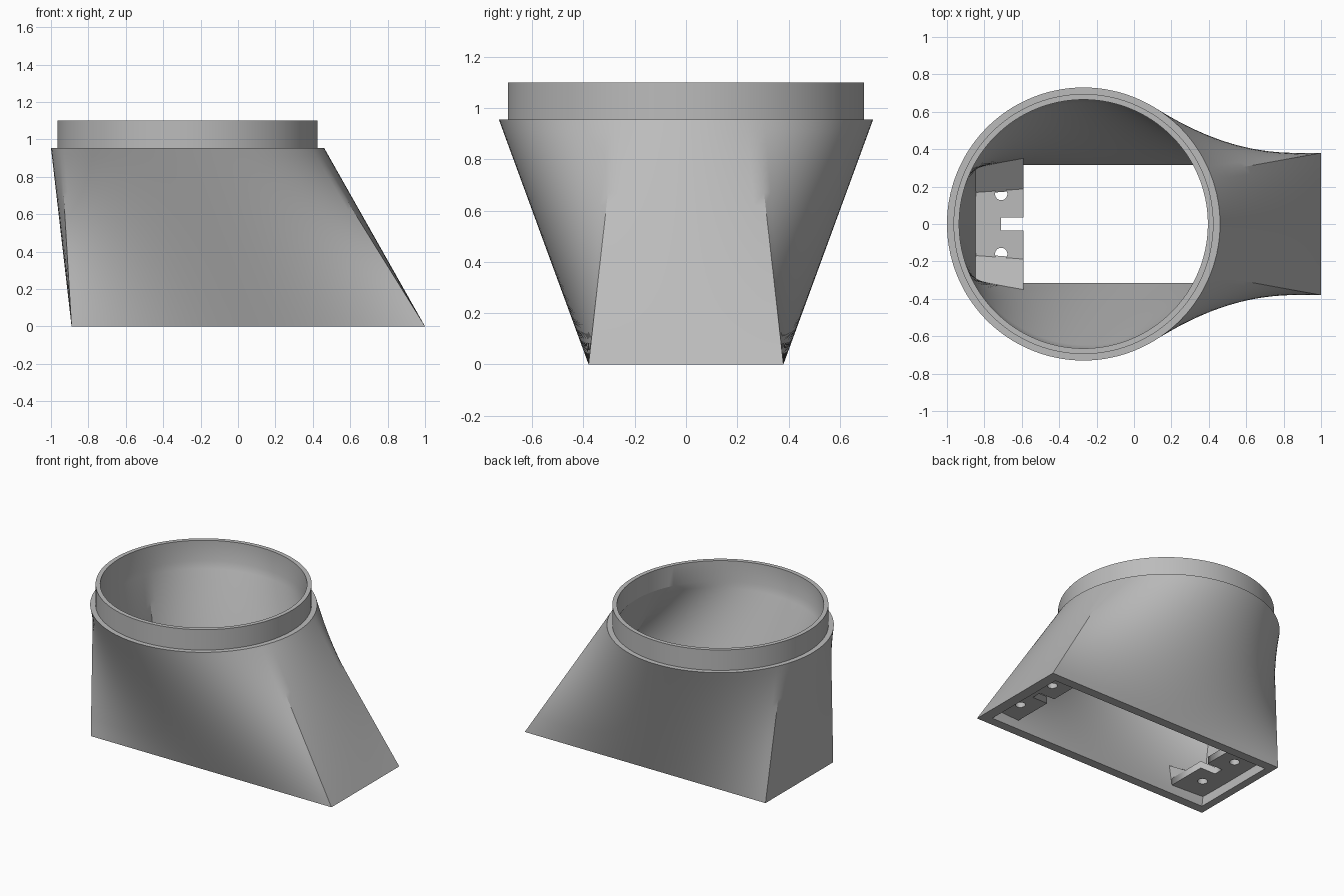
import bpy, bmesh, math
from mathutils import Vector

cube = bpy.data.objects.get("Cube")
if cube:
    bpy.data.objects.remove(cube, do_unlink=True)

grey = bpy.data.materials.new("plain grey")
grey.use_nodes = True
COLOUR = (0.5, 0.5, 0.5, 1)
grey.diffuse_color = COLOUR
grey.node_tree.nodes["Principled BSDF"].inputs["Base Color"].default_value = COLOUR

CX = -0.27            # centre of the round collar
MID = 0.055           # middle of the rectangular foot
LIP, TOP = 0.955, 1.1
CORNER = math.radians(21.9)
END_STEPS, SIDE_STEPS, LEVELS = 14, 44, 20


def stations():
    """Four sides as (side, fraction, angle) with shared corner positions."""
    spans = [(-CORNER, CORNER, END_STEPS), (CORNER, math.pi - CORNER, SIDE_STEPS),
             (math.pi - CORNER, math.pi + CORNER, END_STEPS),
             (math.pi + CORNER, 2 * math.pi - CORNER, SIDE_STEPS)]
    return [(s, i / n, a + (b - a) * i / n)
            for s, (a, b, n) in enumerate(spans) for i in range(n)]


STATIONS = stations()


def rectangle(x0, x1, y):
    corners = [Vector((x1, -y, 0)), Vector((x1, y, 0)), Vector((x0, y, 0)), Vector((x0, -y, 0))]
    return [corners[s].lerp(corners[(s + 1) % 4], t) for s, t, _ in STATIONS]


def circle(r, z):
    return [Vector((CX + r * math.cos(a), r * math.sin(a), z)) for _, _, a in STATIONS]


def loft(a, b):
    return [[p.lerp(q, k / LEVELS) for p, q in zip(a, b)] for k in range(LEVELS + 1)]


def finish(name, bm):
    bmesh.ops.recalc_face_normals(bm, faces=bm.faces[:])
    mesh = bpy.data.meshes.new(name)
    bm.to_mesh(mesh)
    bm.free()
    mesh.materials.append(grey)
    ob = bpy.data.objects.new(name, mesh)
    bpy.context.collection.objects.link(ob)
    return ob


# Hollow transition body with its collar, as one closed loop of rings
rings = loft(rectangle(-0.89, 1, 0.38), circle(0.73, LIP))
rings += [circle(0.695, LIP), circle(0.695, TOP), circle(0.665, TOP)]
rings += loft(rectangle(-0.835, 0.925, 0.315), circle(0.665, LIP))[::-1]
bm = bmesh.new()
loops = [[bm.verts.new(p) for p in ring] for ring in rings]
count = len(STATIONS)
for k, low in enumerate(loops):
    high = loops[(k + 1) % len(loops)]
    for i in range(count):
        j = (i + 1) % count
        bm.faces.new((low[i], low[j], high[j], high[i]))
body = finish("adapter_body", bm)
bpy.ops.object.select_all(action='DESELECT')
body.select_set(True)
bpy.context.view_layer.objects.active = body
bpy.ops.object.shade_smooth_by_angle(angle=math.radians(25))


# Mounting plate: slotted outline with two screw holes
def mounting_plate(name, end, side):
    curve = bpy.data.curves.new(name, 'CURVE')
    curve.dimensions = '2D'
    curve.fill_mode = 'BOTH'
    curve.extrude = 0.025
    inner, slot = MID + side * 0.645, MID + side * 0.765
    outline = [(end, -0.345), (inner, -0.345), (inner, -0.035), (slot, -0.035),
               (slot, 0.035), (inner, 0.035), (inner, 0.345), (end, 0.345)]
    holes = [[(slot + 0.033 * math.cos(a * math.pi / 12), y + 0.033 * math.sin(a * math.pi / 12))
              for a in range(24)] for y in (-0.16, 0.16)]
    for points in [outline] + holes:
        spline = curve.splines.new('POLY')
        spline.points.add(len(points) - 1)
        for p, (x, y) in zip(spline.points, points):
            p.co = (x, y, 0, 1)
        spline.use_cyclic_u = True
    temp = bpy.data.objects.new(name + "_outline", curve)
    bpy.context.collection.objects.link(temp)
    bpy.context.view_layer.update()
    mesh = bpy.data.meshes.new_from_object(temp.evaluated_get(bpy.context.evaluated_depsgraph_get()))
    bpy.data.objects.remove(temp, do_unlink=True)
    mesh.name = name
    mesh.materials.clear()
    mesh.materials.append(grey)
    plate = bpy.data.objects.new(name, mesh)
    plate.location.z = 0.095
    bpy.context.collection.objects.link(plate)


# Sloping gusset from the plate up to the side wall
def gusset(name, low_end, high_end, side, hand):
    inner = MID + side * 0.645
    sections = [[(inner, 0.18, 0.115), (inner, 0.345, 0.115), (inner, 0.385, 0.25)],
                [(low_end, 0.16, 0.115), (low_end, 0.345, 0.115), (high_end, 0.31, 0.25)]]
    bm = bmesh.new()
    a, b = [[bm.verts.new((x, hand * y, z)) for x, y, z in s] for s in sections]
    bm.faces.new(a)
    bm.faces.new(b[::-1])
    for i in range(3):
        j = (i + 1) % 3
        bm.faces.new((a[i], b[i], b[j], a[j]))
    finish(name, bm)


for label, side, low_end, high_end in (("right", -1, -0.86, -0.87), ("left", 1, 0.92, 0.82)):
    mounting_plate(label + "_mounting_plate", low_end, side)
    for hand, where in ((-1, "front"), (1, "back")):
        gusset(f"{label}_{where}_gusset", low_end, high_end, side, hand)
